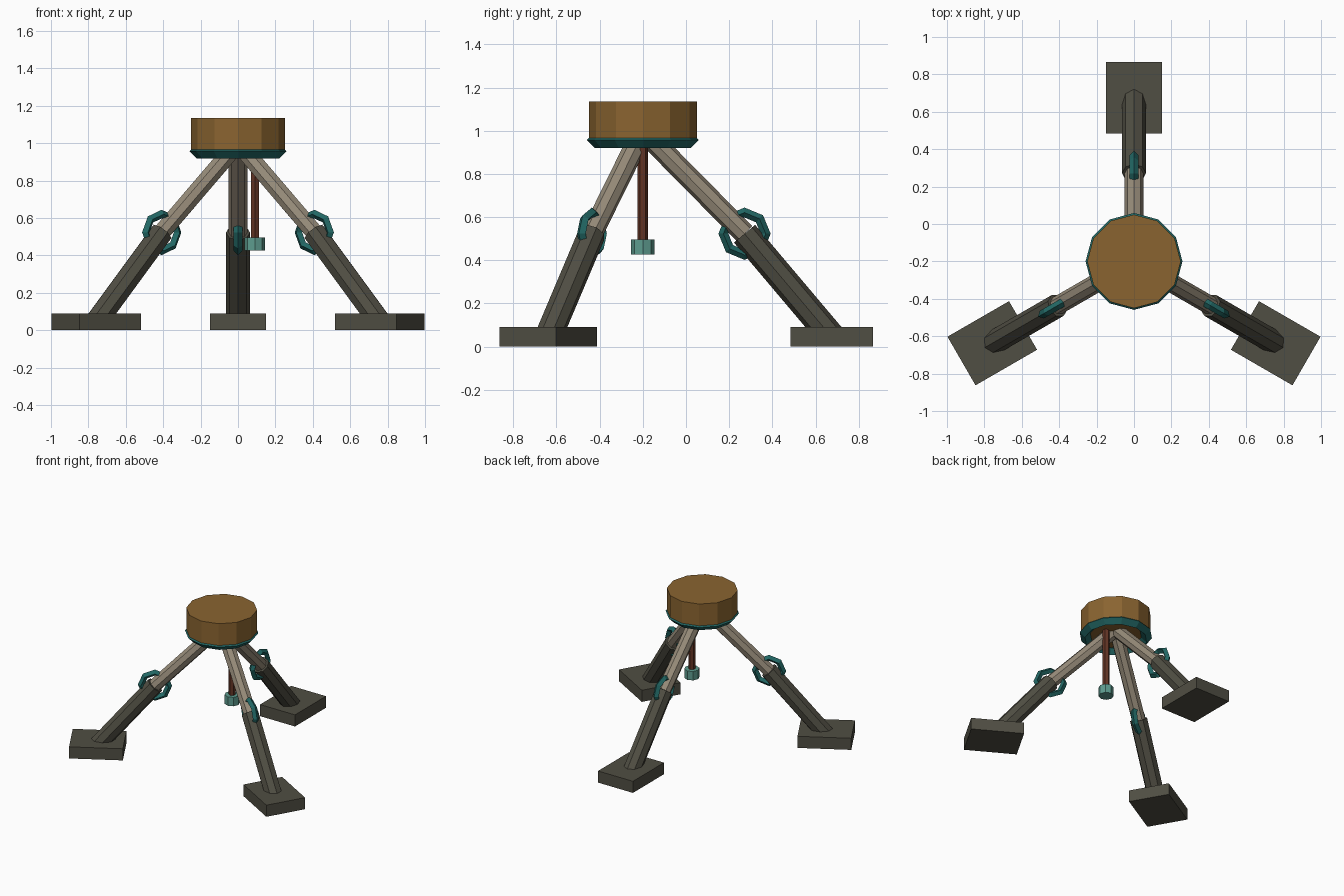
import bpy, bmesh, math
from mathutils import Vector, Matrix

if "Cube" in bpy.data.objects:
    bpy.data.objects.remove(bpy.data.objects["Cube"])

HUB_Y = -0.2


def material(name, rgb):
    lin = [((c / 255 + 0.055) / 1.055) ** 2.4 for c in rgb]
    m = bpy.data.materials.new(name)
    m.diffuse_color = (*lin, 1)
    m.use_nodes = True
    m.node_tree.nodes["Principled BSDF"].inputs["Base Color"].default_value = m.diffuse_color
    return m


AMBER = material("amber", (138, 100, 48))
TEAL = material("teal", (34, 104, 101))
BEIGE = material("beige", (150, 139, 121))
DARK = material("dark grey", (80, 78, 67))
BROWN = material("rust brown", (98, 52, 36))
MINT = material("pale mint", (94, 156, 143))


def finish(bm, name, mat):
    bmesh.ops.recalc_face_normals(bm, faces=bm.faces)
    me = bpy.data.meshes.new(name)
    bm.to_mesh(me)
    bm.free()
    me.materials.append(mat)
    ob = bpy.data.objects.new(name, me)
    bpy.context.collection.objects.link(ob)
    return ob


def rod(name, a, b, r, sides, side_axis, mat):
    """Prism from a to b with one vertex on side_axis."""
    a, b = Vector(a), Vector(b)
    u = Vector(side_axis).normalized()
    v = (b - a).normalized().cross(u)
    bm = bmesh.new()
    ends = []
    for p in (a, b):
        ends.append([bm.verts.new(p + r * (u * math.cos(t) + v * math.sin(t)))
                     for t in (2 * math.pi * i / sides for i in range(sides))])
    for i in range(sides):
        j = (i + 1) % sides
        bm.faces.new((ends[0][i], ends[0][j], ends[1][j], ends[1][i]))
    bm.faces.new(ends[0])
    bm.faces.new(ends[1])
    return finish(bm, name, mat)


def ring(name, centre, u, v, R, r, major, mat):
    """Ring in the u-v plane with a diamond cross-section."""
    c, u, v = Vector(centre), Vector(u), Vector(v)
    w = u.cross(v)
    bm = bmesh.new()
    loops = []
    for i in range(major):
        t = 2 * math.pi * i / major
        d = u * math.cos(t) + v * math.sin(t)
        loops.append([bm.verts.new(c + d * (R + dr) + w * dw)
                      for dr, dw in ((r, 0), (0, r), (-r, 0), (0, -r))])
    for i in range(major):
        p, q = loops[i], loops[(i + 1) % major]
        for k in range(4):
            m = (k + 1) % 4
            bm.faces.new((p[k], p[m], q[m], q[k]))
    return finish(bm, name, mat)


# hub drum with collar ring
rod("hub_drum", (0, HUB_Y, 0.96), (0, HUB_Y, 1.135), 0.25, 12, (1, 0, 0), AMBER)
ring("hub_collar", (0, HUB_Y, 0.957), (1, 0, 0), (0, 1, 0), 0.221, 0.038, 12, TEAL)

# hanging rod with weight
rod("hanging_rod", (0.09, HUB_Y, 0.46), (0.09, HUB_Y, 0.98), 0.025, 6, (0, 1, 0), BROWN)
rod("rod_weight", (0.09, HUB_Y, 0.427), (0.09, HUB_Y, 0.496), 0.054, 8, (0, 1, 0), MINT)

# three legs around the hub
for label, deg in (("back", 90), ("left", 210), ("right", 330)):
    ang = math.radians(deg)
    out = Vector((math.cos(ang), math.sin(ang), 0))
    side = Vector((-out.y, out.x, 0))

    def at(s, z):
        return Vector((0, HUB_Y, z)) + out * s

    knee = at(0.471, 0.523)
    rod(label + "_upper_leg", at(0.0, 1.0), knee, 0.05, 8, side, BEIGE)
    rod(label + "_lower_leg", knee, at(0.875, 0.045), 0.064, 8, side, DARK)
    ring(label + "_knee_ring", knee, out, (0, 0, 1), 0.098, 0.023, 8, TEAL)
    # foot pad
    bm = bmesh.new()
    bmesh.ops.create_cube(bm, size=1, matrix=Matrix.Translation(at(0.875, 0.045))
                          @ Matrix.Rotation(ang, 4, 'Z')
                          @ Matrix.Diagonal((0.38, 0.30, 0.09, 1)))
    finish(bm, label + "_foot", DARK)
